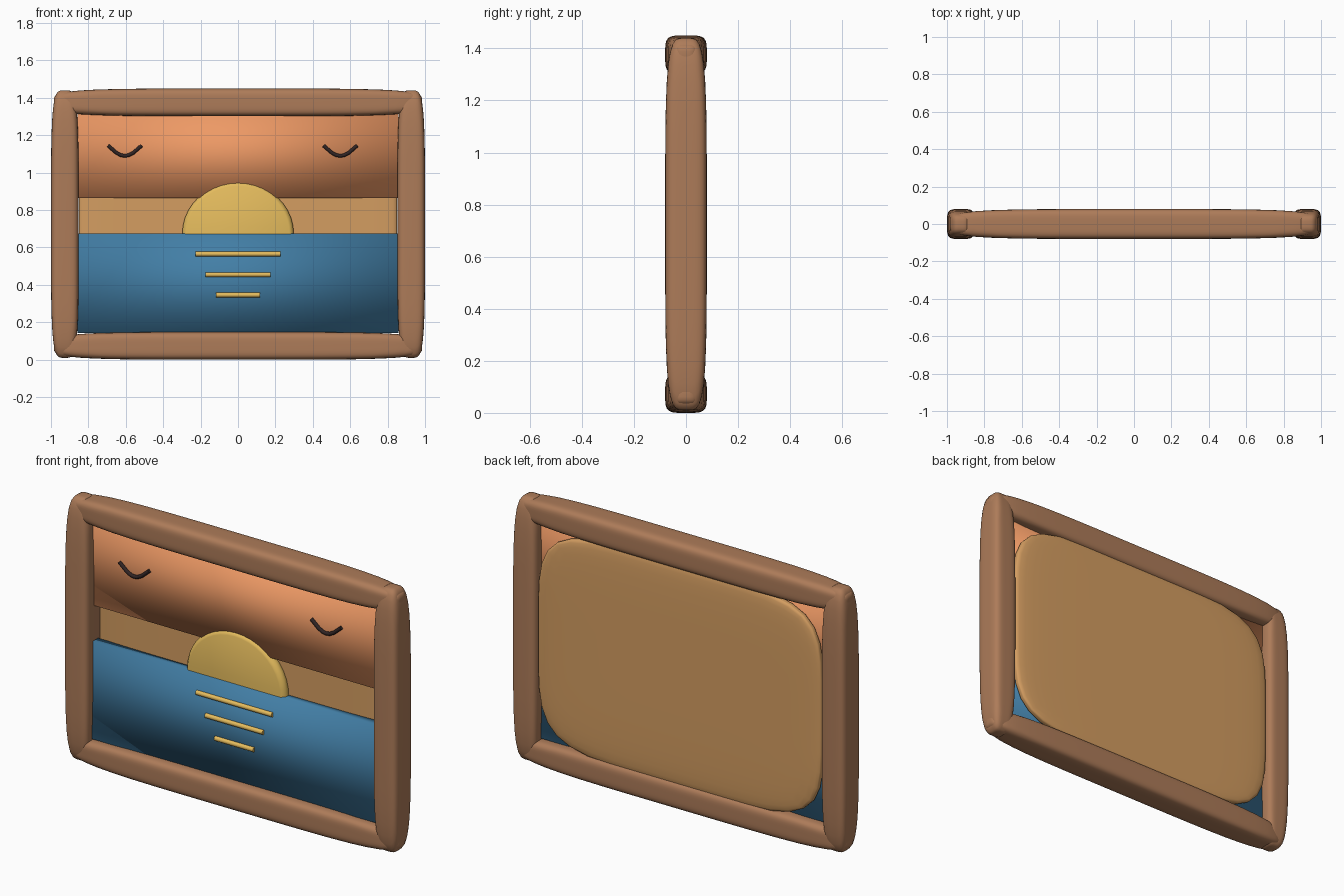
import bpy, bmesh, math
from mathutils import Vector

if "Cube" in bpy.data.objects:
    bpy.data.objects.remove(bpy.data.objects["Cube"])


def material(name, rgb):
    m = bpy.data.materials.new(name)
    m.diffuse_color = (*rgb, 1)
    m.use_nodes = True
    m.node_tree.nodes["Principled BSDF"].inputs["Base Color"].default_value = m.diffuse_color
    return m


WOOD = material("wood", (0.42, 0.20, 0.10))
BACK = material("backing", (0.66, 0.34, 0.12))
SKY = material("sky", (0.85, 0.32, 0.13))
SEA = material("sea", (0.055, 0.21, 0.38))
SUN = material("sun", (0.78, 0.50, 0.11))
DARK = material("dark", (0.03, 0.018, 0.018))


def finish(name, bm, mat, loc):
    bmesh.ops.recalc_face_normals(bm, faces=bm.faces)
    me = bpy.data.meshes.new(name)
    bm.to_mesh(me)
    bm.free()
    ob = bpy.data.objects.new(name, me)
    bpy.context.collection.objects.link(ob)
    me.materials.append(mat)
    for p in me.polygons:
        p.use_smooth = True
    ob.location = loc
    return ob


def pillow(name, loc, half, mat, n=4.5, cuts=11):
    """Box with softly swollen sides and rounded corners."""
    bm = bmesh.new()
    bmesh.ops.create_cube(bm, size=2)
    bmesh.ops.subdivide_edges(bm, edges=bm.edges[:], cuts=cuts, use_grid_fill=True)
    for v in bm.verts:
        r = sum(abs(c) ** n for c in v.co) ** (1 / n)
        v.co = Vector(c / r * h for c, h in zip(v.co, half))
    return finish(name, bm, mat, loc)


def slab(name, loc, half, mat):
    """Plain sharp-cornered block with smooth shading."""
    bm = bmesh.new()
    bmesh.ops.create_cube(bm, size=2)
    for v in bm.verts:
        v.co = Vector(c * h for c, h in zip(v.co, half))
    return finish(name, bm, mat, loc)


def rod(name, points, radius, mat):
    """Thin round line along a path."""
    cu = bpy.data.curves.new(name, 'CURVE')
    cu.dimensions = '3D'
    cu.bevel_depth = radius
    cu.bevel_resolution = 3
    cu.use_fill_caps = True
    sp = cu.splines.new('POLY')
    sp.points.add(len(points) - 1)
    for p, co in zip(sp.points, points):
        p.co = (*co, 1)
    ob = bpy.data.objects.new(name, cu)
    bpy.context.collection.objects.link(ob)
    cu.materials.append(mat)
    return ob


# Frame bars
for side, s in (("left", -1), ("right", 1)):
    pillow(f"frame_{side}", (s * 0.926, 0, 0.725), (0.074, 0.08, 0.715), WOOD)
for side, z in (("bottom", 0.074), ("top", 1.376)):
    pillow(f"frame_{side}", (0, 0, z), (0.985, 0.08, 0.074), WOOD)

# Backing panel, seen as the band between sky and sea
pillow("back_panel", (0, 0.042, 0.725), (0.85, 0.03, 0.6), BACK, n=5)

# Sky and sea blocks
slab("sky", (0, 0.0, 1.095), (0.857, 0.018, 0.23), SKY)
slab("sea", (0, -0.004, 0.409), (0.857, 0.022, 0.266), SEA)

# Half sun disc with soft rim, cut at the horizon
bm = bmesh.new()
rings = [(-0.03, 0.275), (-0.025, 0.286), (-0.01, 0.298), (0.01, 0.298), (0.025, 0.286)]
seg = 20
loops = [[bm.verts.new((r * math.cos(math.pi * i / seg), y, r * math.sin(math.pi * i / seg) * 0.93))
          for i in range(seg + 1)] for y, r in rings]
for a, b in zip(loops, loops[1:]):
    for i in range(seg):
        bm.faces.new((a[i], a[i + 1], b[i + 1], b[i]))
bm.faces.new(loops[0])
bm.faces.new(loops[-1])
bm.faces.new([l[0] for l in loops] + [l[-1] for l in reversed(loops)])
sun = finish("sun", bm, SUN, (0, 0, 0.673))
bpy.ops.object.select_all(action='DESELECT')
bpy.context.view_layer.objects.active = sun
sun.select_set(True)
bpy.ops.object.shade_smooth_by_angle(angle=math.radians(50))

# Sun reflections on the sea
for i, (z, w) in enumerate(((0.565, 0.228), (0.455, 0.173), (0.346, 0.117))):
    rod(f"reflection_{i + 1}", [(-w, -0.028, z), (-w + 0.005, -0.028, z),
                                (w - 0.005, -0.028, z), (w, -0.028, z)], 0.013, SUN)

# Two birds in the sky
wing = [(-0.09, 0.055), (-0.045, 0.016), (-0.02, 0.003), (0, 0), (0.02, 0.003), (0.045, 0.016), (0.09, 0.055)]
for side, cx in (("left", -0.605), ("right", 0.547)):
    rod(f"bird_{side}", [(cx + x, -0.024, 1.09 + z) for x, z in wing], 0.01, DARK)
